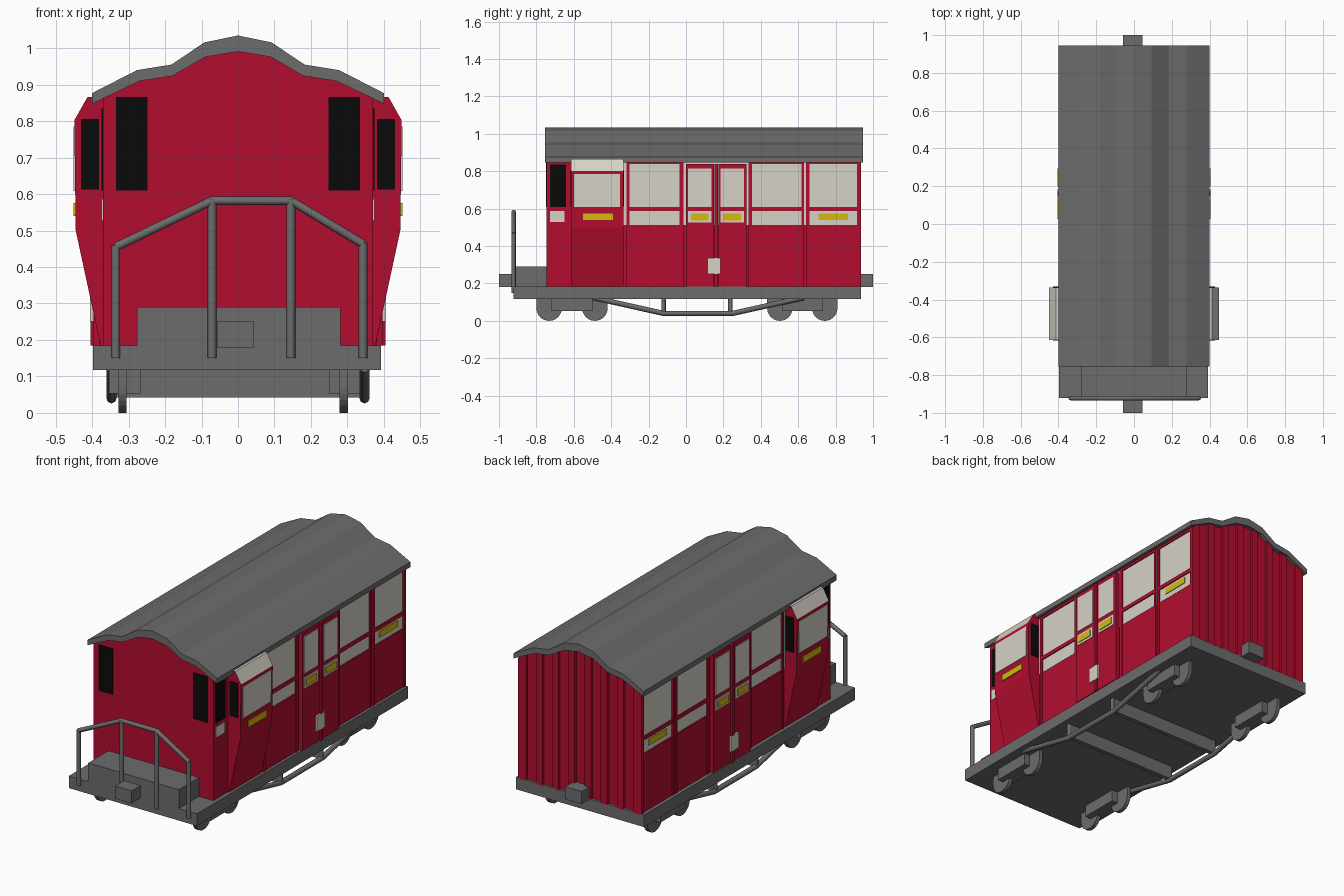
import bpy, bmesh, math
from mathutils import Vector

if "Cube" in bpy.data.objects:
    bpy.data.objects.remove(bpy.data.objects["Cube"])


def material(name, rgb):
    m = bpy.data.materials.new(name)
    m.diffuse_color = (*rgb, 1)
    m.use_nodes = True
    m.node_tree.nodes["Principled BSDF"].inputs["Base Color"].default_value = m.diffuse_color
    return m


RED = material("carmine_paint", (0.45, 0.004, 0.028))
GREY = material("dark_grey", (0.15, 0.15, 0.15))
CREAM = material("cream_paint", (0.67, 0.645, 0.57))
YELLOW = material("yellow_label", (0.66, 0.50, 0.005))
BLACK = material("black_glass", (0.003, 0.003, 0.003))


def add_mesh(name, bm, *mats):
    bmesh.ops.recalc_face_normals(bm, faces=bm.faces)
    me = bpy.data.meshes.new(name)
    bm.to_mesh(me)
    bm.free()
    for m in mats:
        me.materials.append(m)
    ob = bpy.data.objects.new(name, me)
    bpy.context.collection.objects.link(ob)
    return ob


def prism(name, pts, a, b, mat, axis="y"):
    """Extrude a closed profile along y (xz points) or x (yz points)."""
    bm = bmesh.new()
    place = (lambda p, t: (p[0], t, p[1])) if axis == "y" else (lambda p, t: (t, p[0], p[1]))
    r0 = [bm.verts.new(place(p, a)) for p in pts]
    r1 = [bm.verts.new(place(p, b)) for p in pts]
    bm.faces.new(r0)
    bm.faces.new(r1[::-1])
    n = len(pts)
    for i in range(n):
        j = (i + 1) % n
        bm.faces.new((r0[i], r0[j], r1[j], r1[i]))
    return add_mesh(name, bm, mat)


def box(name, x, y, z, mat):
    return prism(name, [(x[0], z[0]), (x[1], z[0]), (x[1], z[1]), (x[0], z[1])], y[0], y[1], mat)


def both(name, x, y, z, mat):
    """The same box on the right and left side."""
    box(name + "_right", x, y, z, mat)
    box(name + "_left", (-x[1], -x[0]), y, z, mat)


def tube(name, pts, radius, mat):
    cu = bpy.data.curves.new(name, "CURVE")
    cu.dimensions = "3D"
    cu.bevel_depth = radius
    cu.bevel_resolution = 2
    cu.use_fill_caps = True
    sp = cu.splines.new("POLY")
    sp.points.add(len(pts) - 1)
    for q, p in zip(sp.points, pts):
        q.co = (*p, 1)
    cu.materials.append(mat)
    ob = bpy.data.objects.new(name, cu)
    bpy.context.collection.objects.link(ob)
    bpy.ops.object.select_all(action="DESELECT")
    ob.select_set(True)
    bpy.context.view_layer.objects.active = ob
    bpy.ops.object.convert(target="MESH")
    bpy.ops.object.shade_smooth_by_angle(angle=math.radians(50))


def mirrored(half):
    """Profile from left edge over the centre to the right edge."""
    return [(-x, z) for x, z in half[:0:-1]] + half


# Roof: wavy profile with an even thickness
roof_top = mirrored([(0, 1.035), (0.092, 1.016), (0.183, 0.955), (0.277, 0.94), (0.40, 0.877)])
roof_low = mirrored([(0, 0.991), (0.09, 0.976), (0.18, 0.924), (0.27, 0.91), (0.40, 0.848)])
prism("roof", roof_top + roof_low[::-1], -0.755, 0.945, GREY)


def roof_z(x):
    for (x0, z0), (x1, z1) in zip(roof_low, roof_low[1:]):
        if x0 <= x <= x1:
            return z0 + (z1 - z0) * (x - x0) / (x1 - x0)


# Body shell reaching just into the roof
W = 0.37
top = [(-W, roof_z(-W))] + roof_low[1:-1] + [(W, roof_z(W))]
prism("body", [(-W, 0.18)] + [(x, z + 0.006) for x, z in top] + [(W, 0.18)], -0.745, 0.922, RED)

# Planks on the rear wall
for i in range(8):
    c = -0.35 + i * 0.1
    x0, x1 = c - 0.02, c + 0.02
    prism("rear_plank", [(x0, 0.18), (x1, 0.18), (x1, roof_z(x1) + 0.006), (x0, roof_z(x0) + 0.006)],
          0.92, 0.936, RED)

# Front windows
both("front_window", (0.248, 0.335), (-0.749, -0.744), (0.61, 0.866), BLACK)

# Front corner glazing and panel on the sides
both("corner_window", (0.369, 0.374), (-0.728, -0.642), (0.61, 0.835), BLACK)
both("corner_panel", (0.369, 0.374), (-0.728, -0.65), (0.528, 0.587), CREAM)

# Side wall: cream upper band, red framing and lower panels
both("upper_band", (0.369, 0.374), (-0.335, 0.922), (0.512, 0.848), CREAM)
for a, b in ((-0.318, -0.303), (-0.034, -0.014), (0.334, 0.354), (0.618, 0.632), (0.642, 0.660), (0.915, 0.936)):
    both("side_stile", (0.369, 0.381), (a, b), (0.185, 0.85), RED)
for a, b in ((-0.318, -0.014), (0.334, 0.632), (0.642, 0.936)):
    both("waist_rail", (0.369, 0.380), (a, b), (0.587, 0.608), RED)
    both("top_rail", (0.369, 0.380), (a, b), (0.838, 0.852), RED)
    both("lower_panel", (0.369, 0.377), (a, b), (0.185, 0.508), RED)
both("rear_side_label", (0.373, 0.378), (0.708, 0.866), (0.54, 0.575), YELLOW)

# Double doors
for a in (0.0, 0.173):
    b = a + 0.15
    both("door", (0.369, 0.396), (a, b), (0.185, 0.838), RED)
    both("door_window", (0.392, 0.400), (a + 0.012, b - 0.014), (0.61, 0.815), CREAM)
    both("door_panel", (0.392, 0.400), (a + 0.012, b - 0.014), (0.525, 0.587), CREAM)
    both("door_label", (0.396, 0.404), (a + 0.026, b - 0.03), (0.538, 0.575), YELLOW)
both("door_strip", (0.369, 0.405), (0.152, 0.171), (0.185, 0.838), RED)
both("door_notice", (0.396, 0.406), (0.115, 0.185), (0.25, 0.335), CREAM)

# Lookout bays with a cream sloping top
half = [(0.36, 0.185), (0.377, 0.185), (0.445, 0.5), (0.449, 0.802), (0.413, 0.866), (0.36, 0.868)]
for side, s in (("right", 1), ("left", -1)):
    bay = prism("lookout_bay_" + side, [(s * x, z) for x, z in half], -0.615, -0.335, RED)
    bay.data.materials.append(CREAM)
    for f in bay.data.polygons:
        if f.normal.z > 0.3:
            f.material_index = 1
both("bay_window", (0.444, 0.451), (-0.60, -0.352), (0.608, 0.785), CREAM)
both("bay_label", (0.444, 0.451), (-0.55, -0.39), (0.54, 0.575), YELLOW)
for y in (-0.615, -0.335):
    both("bay_end_window", (0.381, 0.43), (y - 0.003, y + 0.003), (0.612, 0.806), BLACK)

# Underframe, front locker and couplers
box("underframe", (-0.397, 0.392), (-0.922, 0.936), (0.118, 0.185), GREY)
box("front_locker", (-0.277, 0.281), (-0.922, -0.74), (0.18, 0.29), GREY)
box("front_coupler", (-0.057, 0.044), (-1.0, -0.91), (0.18, 0.25), GREY)
box("rear_coupler", (-0.057, 0.044), (0.92, 1.0), (0.18, 0.25), GREY)

# Front railing
rail = [(-0.335, 0.455), (-0.071, 0.582), (0.145, 0.582), (0.343, 0.463)]
tube("railing_top", [(x, -0.922, z) for x, z in rail], 0.012, GREY)
for x, z in rail:
    tube("railing_post", [(x, -0.922, 0.15), (x, -0.922, z + 0.004)], 0.012, GREY)

# Wheels and axle boxes
for x in (-0.317, 0.29):
    for y in (-0.732, -0.487, 0.502, 0.742):
        arc = [(y + 0.068 * math.cos(t), 0.068 + 0.068 * math.sin(t))
               for t in [math.pi * (1 + i / 12) for i in range(13)]]
        prism("wheel", arc + [(y + 0.068, 0.12), (y - 0.068, 0.12)], x - 0.011, x + 0.011, GREY, "x")
for x in (-0.311, 0.292):
    for y in (-0.61, 0.622):
        box("axle_box", (x - 0.043, x + 0.043), (y - 0.11, y + 0.11), (0.053, 0.12), GREY)

# Truss rods with struts and cross beams
for x in (-0.347, 0.347):
    tube("truss_rod", [(x, -0.5, 0.125), (x, -0.12, 0.04), (x, 0.25, 0.04), (x, 0.63, 0.125)], 0.014, GREY)
    for y in (-0.12, 0.237):
        tube("truss_strut", [(x, y, 0.04), (x, y, 0.125)], 0.012, GREY)
for y in (-0.12, 0.237):
    box("cross_beam", (-0.345, 0.345), (y - 0.012, y + 0.012), (0.042, 0.12), GREY)
